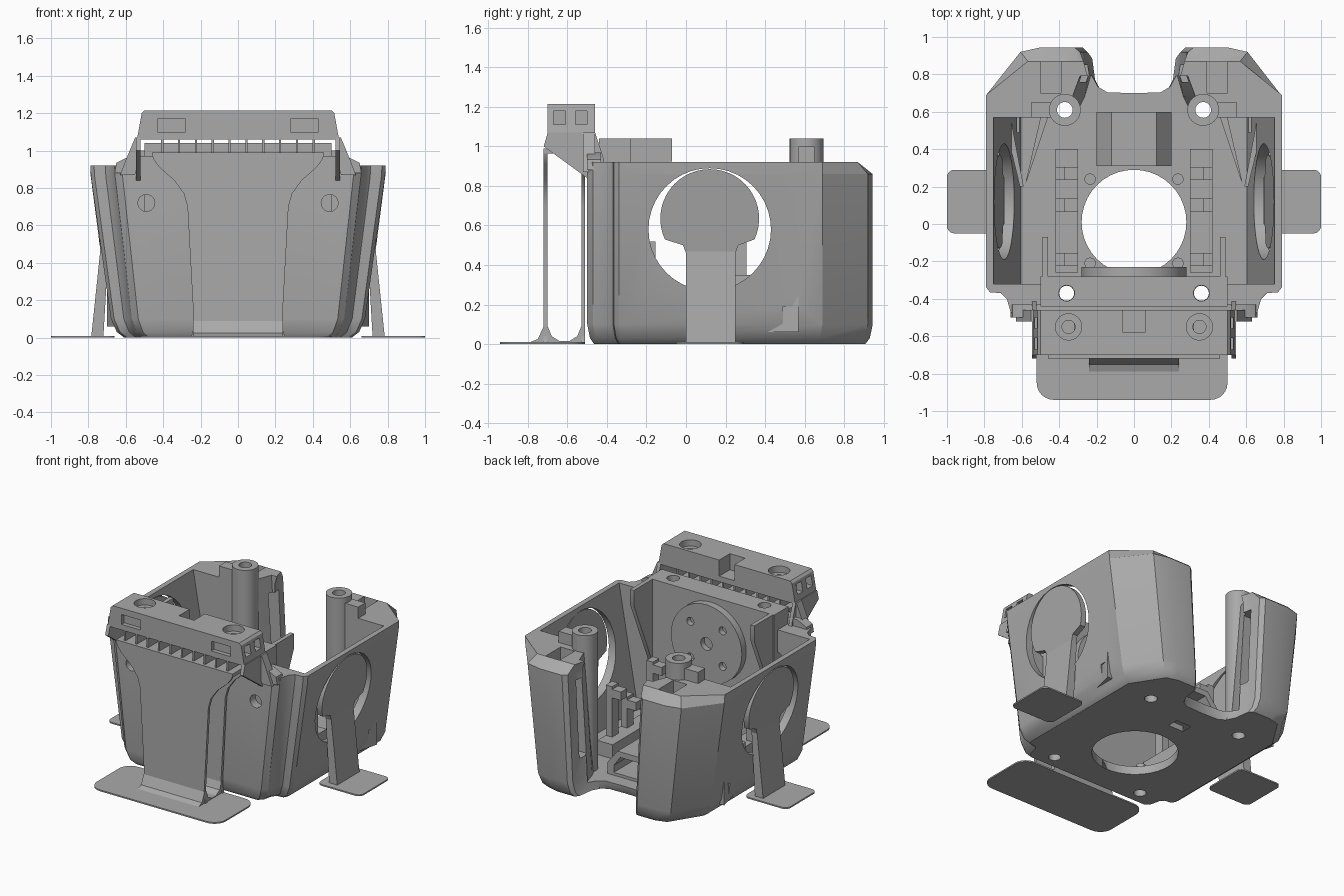
import bpy, bmesh, math
from mathutils import Vector

if "Cube" in bpy.data.objects:
    bpy.data.objects.remove(bpy.data.objects["Cube"])

grey = bpy.data.materials.new("plain grey")
grey.use_nodes = True
COLOUR = (0.4, 0.4, 0.4, 1)
grey.diffuse_color = COLOUR
grey.node_tree.nodes["Principled BSDF"].inputs["Base Color"].default_value = COLOUR
parts = []


def loft(name, rings):
    """Closed solid through rings with equal point counts."""
    bm = bmesh.new()
    loops = [[bm.verts.new(p) for p in ring] for ring in rings]
    n = len(loops[0])
    for a, b in zip(loops, loops[1:]):
        for i in range(n):
            j = (i + 1) % n
            bm.faces.new((a[i], a[j], b[j], b[i]))
    bm.faces.new(loops[0][::-1])
    bm.faces.new(loops[-1])
    bmesh.ops.recalc_face_normals(bm, faces=bm.faces[:])
    me = bpy.data.meshes.new(name)
    bm.to_mesh(me)
    bm.free()
    me.materials.append(grey)
    ob = bpy.data.objects.new(name, me)
    bpy.context.collection.objects.link(ob)
    parts.append(ob)
    return ob


def prism(name, pts, axis, lo, hi):
    def place(p, t):
        v = list(p)
        v.insert("xyz".index(axis), t)
        return Vector(v)
    return loft(name, [[place(p, t) for p in pts] for t in (lo, hi)])


def box(name, x0, x1, y0, y1, z0, z1):
    return prism(name, [(x0, y0), (x1, y0), (x1, y1), (x0, y1)], "z", z0, z1)


def arc(cx, cy, r, a0=0, a1=360, n=40):
    count = n if a1 - a0 == 360 else n + 1
    angles = [math.radians(a0 + (a1 - a0) * i / n) for i in range(count)]
    return [(cx + r * math.cos(a), cy + r * math.sin(a)) for a in angles]


def rod(name, c, r, axis, lo, hi):
    return prism(name, arc(*c, r), axis, lo, hi)


def mirrored(half):
    return half + [(-x, y) for x, y in reversed(half) if x > 0]


def cut(ob, *cutters):
    for c in cutters:
        mod = ob.modifiers.new("cut", "BOOLEAN")
        mod.operation, mod.object, mod.solver = "DIFFERENCE", c, "EXACT"
        dg = bpy.context.evaluated_depsgraph_get()
        me = bpy.data.meshes.new_from_object(ob.evaluated_get(dg))
        ob.modifiers.clear()
        ob.data = me
        parts.remove(c)
        bpy.data.objects.remove(c)


def rounded(x0, x1, y0, y1, r):
    return (arc(x1 - r, y1 - r, r, 0, 90, 6) + arc(x0 + r, y1 - r, r, 90, 180, 6)
            + arc(x0 + r, y0 + r, r, 180, 270, 6) + arc(x1 - r, y0 + r, r, 270, 360, 6))


# Main shell: flared outline with rear notch, hollowed out
outline = mirrored([(0, -.5), (.62, -.5), (.66, -.47), (.68, -.4), (.71, -.37), (.77, -.365),
                    (.79, -.34), (.79, .69), (.61, .92), (.5, .945), (.32, .945), (.29, .92),
                    (.27, .8), (.23, .74), (.17, .71), (0, .705)])
rings = [[(x * f, .2 + (y - .2) * g, z) for x, y in outline]
         for z, f, g in [(0, .77, .95), (.03, .82, .98), (.1, .86, 1), (.86, .995, 1)]]
rings.append([(x * (.93 if y > .72 else 1), min(y, .87), .92) for x, y in outline])
shell = loft("main_shell", rings)
cavity = mirrored([(0, -.32), (.755, -.32), (.755, .57), (.4, .57), (.33, .68), (.29, .79), (0, .79)])
cut(shell, loft("cavity", [[(x * f, y, z) for x, y in cavity] for z, f in [(.06, .8), (1, 1.015)]]),
    rod("floor_opening", (0, .01), .28, "z", -.1, .3),
    box("floor_slot", -.06, .06, .42, .5, -.1, .3))
for s in (-1, 1):
    lo, hi = sorted((s * .5, s * 1.1))
    cut(shell, rod("side_opening", (.12, .58), .31, "x", lo, hi),
        box("side_slot", lo, hi, .49, .57, .1, .19),
        rod("front_screw_hole", (s * .49, .72), .045, "y", -.6, -.2),
        rod("front_floor_hole", (s * .36, -.37), .04, "z", -.1, 1.2),
        rod("rear_floor_hole", (s * .37, .61), .042, "z", -.1, 1.2))
    lo, hi = sorted((s * .39, s * .5))
    cut(shell, box("pillar_pocket", lo, hi, .7, .87, .15, 1.1))
    lo, hi = sorted((s * .1, s * .42))
    cut(shell, box("pillar_slot", lo, hi, .76, .85, .25, .8))

# Front rim and mounting plate
prism("front_rim", mirrored([(0, .88), (.66, .88), (.65, .935), (.58, .97), (0, .97)]), "y", -.5, -.43)
plate = box("mounting_plate", -.5, .5, -.44, -.28, .05, 1.04)
cut(plate, *[rod("plate_hole", (s * .36, -.37), .042, "z", -.1, 1.2) for s in (-1, 1)])

# Round hub with bolt holes on the inner side of the plate
hub = rod("round_hub", (0, .72), .28, "y", -.3, -.23)
cut(hub, rod("hub_hole", (0, .72), .045, "y", -.27, -.2))
for x, z in arc(0, .72, .18, 45, 405 - 90, 3):
    cut(hub, rod("hub_bolt_hole", (x, z), .028, "y", -.27, -.2))

# Top bar with screw recesses, notch and windows
bar = loft("top_bar", [[(-w, -.7, z), (w, -.7, z), (w, -.46, z), (-w, -.46, z)]
                       for w, z in [(.54, 1.06), (.515, 1.2), (.5, 1.215)]])
cut(bar, box("bar_notch", -.06, .06, -.58, -.4, 1.1, 1.3))
for s in (-1, 1):
    cut(bar, rod("screw_recess", (s * .35, -.55), .07, "z", 1.17, 1.3),
        rod("screw_hole", (s * .35, -.55), .035, "z", 1, 1.3))
    lo, hi = sorted((s * .28, s * .43))
    cut(bar, box("front_window", lo, hi, -.8, -.67, 1.1, 1.17))
    lo, hi = sorted((s * .48, s * .7))
    for y in (-.64, -.53):
        cut(bar, box("end_window", lo, hi, y - .03, y + .03, 1.11, 1.18))

# Comb ribs under the bar
for i in range(10):
    x = -.405 + i * .09
    box("comb_rib", x - .006, x + .006, -.7, -.48, .985, 1.07)

# Front support: two flared sheets, a cap, a foot and a ground pad
sheet = mirrored([(0, .005), (.25, .005), (.235, .06), (.27, .7), (.29, .77), (.34, .84),
                  (.42, .91), (.45, .95), (.46, .99), (0, .99)])
prism("support_sheet_front", sheet, "y", -.72, -.7)
prism("support_sheet_rear", sheet, "y", -.53, -.51)
box("support_cap", -.46, .46, -.72, -.5, .965, .99)
prism("support_foot", [(-.8, .005), (-.75, .025), (-.72, .09), (-.7, .09), (-.68, .04), (-.64, .015),
                       (-.59, .015), (-.55, .04), (-.53, .09), (-.51, .09), (-.51, .005)], "x", -.24, .24)
prism("front_pad", rounded(-.52, .5, -.94, -.51, .09), "z", 0, .01)

for s in (-1, 1):
    def side(name, x0, x1, y0, y1, z0, z1):
        lo, hi = sorted((s * x0, s * x1))
        return box(name, lo, hi, y0, y1, z0, z1)

    # Bracket joining bar to shell
    prism("bar_bracket", [(-.7, 1.07), (-.72, 1), (-.5, .84), (-.4, .84), (-.42, .95), (-.46, 1.07)],
          "x", s * .52, s * .545)
    prism("bracket_wing", [(s * .52, 1.07), (s * .55, 1.07), (s * .6, .95), (s * .63, .87), (s * .55, .87)],
          "y", -.52, -.46)

    # Inner gusset fin beside the plate
    prism("gusset_fin", [(-.3, 1.04), (-.07, 1.04), (-.07, .93), (-.3, .4)], "x", s * .46, s * .49)

    # Side support paddle: round head, neck, pad
    head = [(0, .46), (.25, .46), (.265, .5)] + arc(.12, .635, .25, -25, 205, 30) + [(-.015, .5)]
    loft("paddle_head", [[(s * (x + .13 * (z - .46)), y, z) for y, z in head] for x in (.695, .735)])
    loft("paddle_neck", [[(s * a, 0, z), (s * b, 0, z), (s * b, .25, z), (s * a, .25, z)]
                         for a, b, z in [(.72, .785, 0), (.692, .735, .48)]])
    lo, hi = sorted((s * .66, s * 1))
    prism("side_pad", rounded(lo, hi, -.05, .29, .04), "z", 0, .01)

    # Screw tower with an arm to the rear pillar
    tower = rod("screw_tower", (s * .37, .61), .085, "z", .04, 1.04)
    cut(tower, rod("tower_hole", (s * .37, .61), .042, "z", -.1, 1.2))
    side("tower_arm", .44, .55, .57, .65, .5, 1.0)

    # Inner rail, clips, bosses and slanted stays
    side("inner_rail", .3, .42, -.26, .4, .05, .16)
    for y, z in ((-.19, .52), (.1, .38), (.27, .52)):
        side("clip_post", .37, .42, y - .035, y + .035, .1, z)
        side("clip_tip", .3, .4, y - .035, y + .035, z - .08, z - .02)
    for y in (-.21, .24):
        rod("floor_boss", (s * .235, y), .03, "z", .05, .09)
    prism("slanted_stay", [(s * .59, .2), (s * .61, .2), (s * .7, .57), (s * .66, .57)], "z", .06, .35)
    prism("slanted_stay_inner", [(s * .57, .24), (s * .58, .22), (s * .5, .57), (s * .46, .57)], "z", .06, .3)

# Chamfered tunnel housing on the rear floor
housing = prism("rear_housing", mirrored([(0, .04), (.2, .04), (.2, .14), (.12, .24), (0, .24)]), "y", .31, .6)
cut(housing, prism("tunnel", mirrored([(0, .08), (.15, .08), (.15, .13), (.1, .2), (0, .2)]), "y", .35, .7))

bpy.ops.object.select_all(action="DESELECT")
for ob in parts:
    ob.select_set(True)
bpy.context.view_layer.objects.active = shell
bpy.ops.object.shade_smooth_by_angle(angle=math.radians(30))
